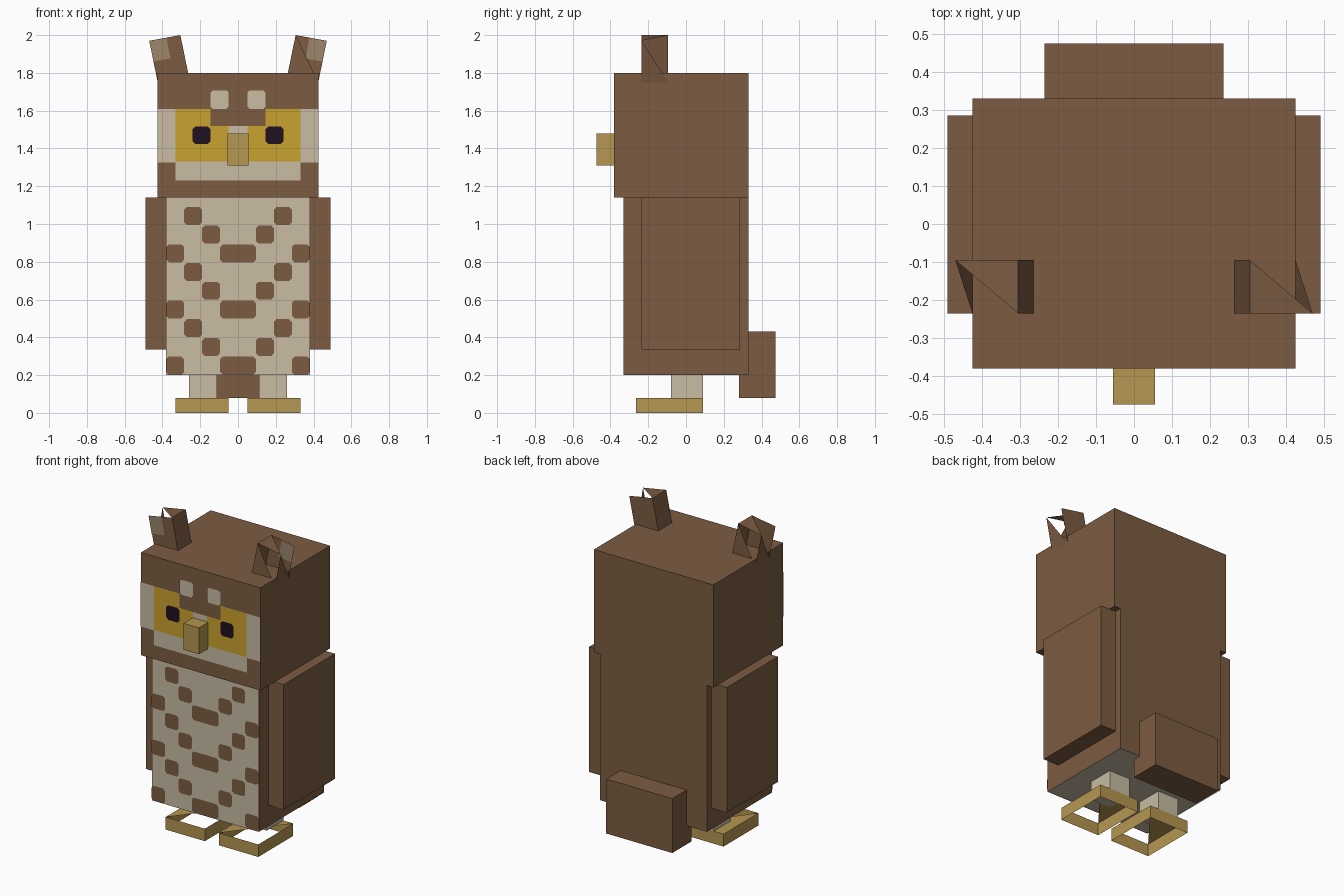
import bpy
import bmesh
from mathutils import Vector

cube = bpy.data.objects.get("Cube")
if cube:
    bpy.data.objects.remove(cube, do_unlink=True)


def material(name, hex_code):
    srgb = [int(hex_code[i:i + 2], 16) / 255 for i in (0, 2, 4)]
    colour = [c / 12.92 if c < 0.04 else ((c + 0.055) / 1.055) ** 2.4 for c in srgb] + [1]
    mat = bpy.data.materials.new(name)
    mat.use_nodes = True
    mat.diffuse_color = colour
    bsdf = next(n for n in mat.node_tree.nodes if n.type == "BSDF_PRINCIPLED")
    bsdf.inputs["Base Color"].default_value = colour
    bsdf.inputs["Roughness"].default_value = 0.9
    return mat


BROWN = material("feather brown", "7C5C42")
CREAM = material("pale cream", "C8BCA3")
YELLOW = material("eye yellow", "C9A22E")
HORN = material("beak ochre", "B69652")
PUPIL = material("pupil dark", "21101F")
TAUPE = material("ear taupe", "9C866C")


def finish(name, bm, *mats):
    mesh = bpy.data.meshes.new(name)
    bm.to_mesh(mesh)
    bm.free()
    for mat in mats:
        mesh.materials.append(mat)
    obj = bpy.data.objects.new(name, mesh)
    bpy.context.collection.objects.link(obj)
    return obj


def box(name, x, y, z, *mats):
    """Box between (low, high) pairs; a second material colours the underside."""
    bm = bmesh.new()
    bmesh.ops.create_cube(bm, size=1)
    for v in bm.verts:
        v.co = [r[0] if c < 0 else r[1] for c, r in zip(v.co, (x, y, z))]
    bm.normal_update()
    if len(mats) > 1:
        for f in bm.faces:
            f.material_index = int(f.normal.z < -0.5)
    return finish(name, bm, *mats)


def plates(name, rects, y, mat, cut=0.0):
    """Flat front-facing plates (x0, x1, z0, z1) with clipped corners."""
    bm = bmesh.new()
    for x0, x1, z0, z1 in rects:
        pts = []
        for x, z, sx, sz, flip in ((x0, z0, 1, 1, 0), (x1, z0, -1, 1, 1),
                                   (x1, z1, -1, -1, 0), (x0, z1, 1, -1, 1)):
            ends = [(x, z + sz * cut), (x + sx * cut, z)]
            pts += (ends[::-1] if flip else ends) if cut else [(x, z)]
        bm.faces.new([bm.verts.new((px, y, pz)) for px, pz in pts])
    return finish(name, bm, mat)


def both(rects):
    return rects + [(-x1, -x0, z0, z1) for x0, x1, z0, z1 in rects]


# Main volumes
box("body", (-0.38, 0.38), (-0.33, 0.33), (0.2, 1.14), BROWN, CREAM)
box("head", (-0.425, 0.425), (-0.38, 0.33), (1.14, 1.8), BROWN)
box("tail", (-0.235, 0.235), (0.28, 0.475), (0.08, 0.43), BROWN)
box("beak", (-0.055, 0.055), (-0.475, -0.38), (1.31, 1.48), HORN)

# Speckled chest: each row of marks is one band of spots
CHEST = -0.33
plates("chest_front", [(-0.38, 0.38, 0.2, 1.14)], CHEST - 0.002, CREAM)
cell, top = 0.095, 1.09
spots = []
for row in range(9):
    z1 = top - row * 0.099
    z0 = max(z1 - cell, 0.2)
    column = (1, 2, 3)[row % 3]
    if column < 3:
        x0 = (column - 4) * cell
        spots += both([(x0, x0 + cell, z0, z1)])
    else:
        spots += both([(0.285, 0.38, z0, z1)]) + [(-cell, cell, z0, z1)]
plates("chest_spots", spots, CHEST - 0.004, BROWN, 0.014)

# Face markings, layered outward
FACE = -0.38
plates("face_mask", [(-0.425, 0.425, 1.325, 1.61), (-0.33, 0.33, 1.23, 1.325)],
       FACE - 0.002, CREAM)
plates("eye_patches", both([(0.05, 0.33, 1.33, 1.61)]), FACE - 0.004, YELLOW)
plates("brow", [(-0.145, 0.145, 1.52, 1.612)], FACE - 0.006, BROWN)
plates("brow_spots", both([(0.05, 0.145, 1.61, 1.706)]), FACE - 0.007, CREAM, 0.01)
plates("pupils", both([(0.145, 0.24, 1.423, 1.517)]), FACE - 0.007, PUPIL, 0.015)


def foot(name, x0, x1):
    """Open frame with walls all round and half of the top."""
    y0, y1, h = -0.265, 0.09, 0.08
    bm = bmesh.new()
    corners = [(x0, y0), (x1, y0), (x1, y1), (x0, y1)]
    low = [bm.verts.new((x, y, 0)) for x, y in corners]
    high = [bm.verts.new((x, y, h)) for x, y in corners]
    for i in range(4):
        j = (i + 1) % 4
        bm.faces.new((low[i], low[j], high[j], high[i]))
    bm.faces.new((high[0], high[2], high[3]))
    return finish(name, bm, HORN)


def ear(name, side):
    """Tilted tuft with torn faces; u goes outward, v backward, w up."""
    inner_top, u_dir = Vector((0.305, 0, 2.0)), Vector((0.165, 0, -0.03))
    w_dir = Vector((0.045, 0, 0.22))

    def place(u, v, w):
        p = inner_top + u_dir * u + w_dir * (w - 1)
        depth = v if side > 0 else 1 - v
        return (side * p.x, -0.235 + 0.14 * depth, p.z)

    bm = bmesh.new()
    verts = {}
    for face in ("000 010 011 001",      # inner side
                 "010 110 111 011",      # full broad side
                 "000 100 001",          # torn broad side
                 "001 101 011",          # torn top
                 "100 110 101",          # torn outer side
                 "000 010 110 100"):     # base
        loop = []
        for key in face.split():
            if key not in verts:
                verts[key] = bm.verts.new(place(*map(int, key)))
            loop.append(verts[key])
        bm.faces.new(loop)
    bmesh.ops.recalc_face_normals(bm, faces=bm.faces)
    finish(name, bm, BROWN)

    # Pale patch on the forward side of the full broad face
    patch = bmesh.new()
    points = []
    for u, w in ((0.45, 0.5), (1, 0.5), (1, 1), (0.45, 1)):
        x, y, z = place(u, 1, w)
        points.append(patch.verts.new((x, y - 0.003, z)))
    patch.faces.new(points if side > 0 else points[::-1])
    finish(name + "_patch", patch, TAUPE)


# Paired parts
for side, word in ((1, "left"), (-1, "right")):
    def span(a, b):
        return tuple(sorted((side * a, side * b)))
    box(word + "_wing", span(0.38, 0.49), (-0.235, 0.285), (0.335, 1.14), BROWN)
    box(word + "_leg", span(0.11, 0.26), (-0.08, 0.09), (0.08, 0.2), CREAM)
    foot(word + "_foot", *span(0.05, 0.33))
    ear(word + "_ear", side)
